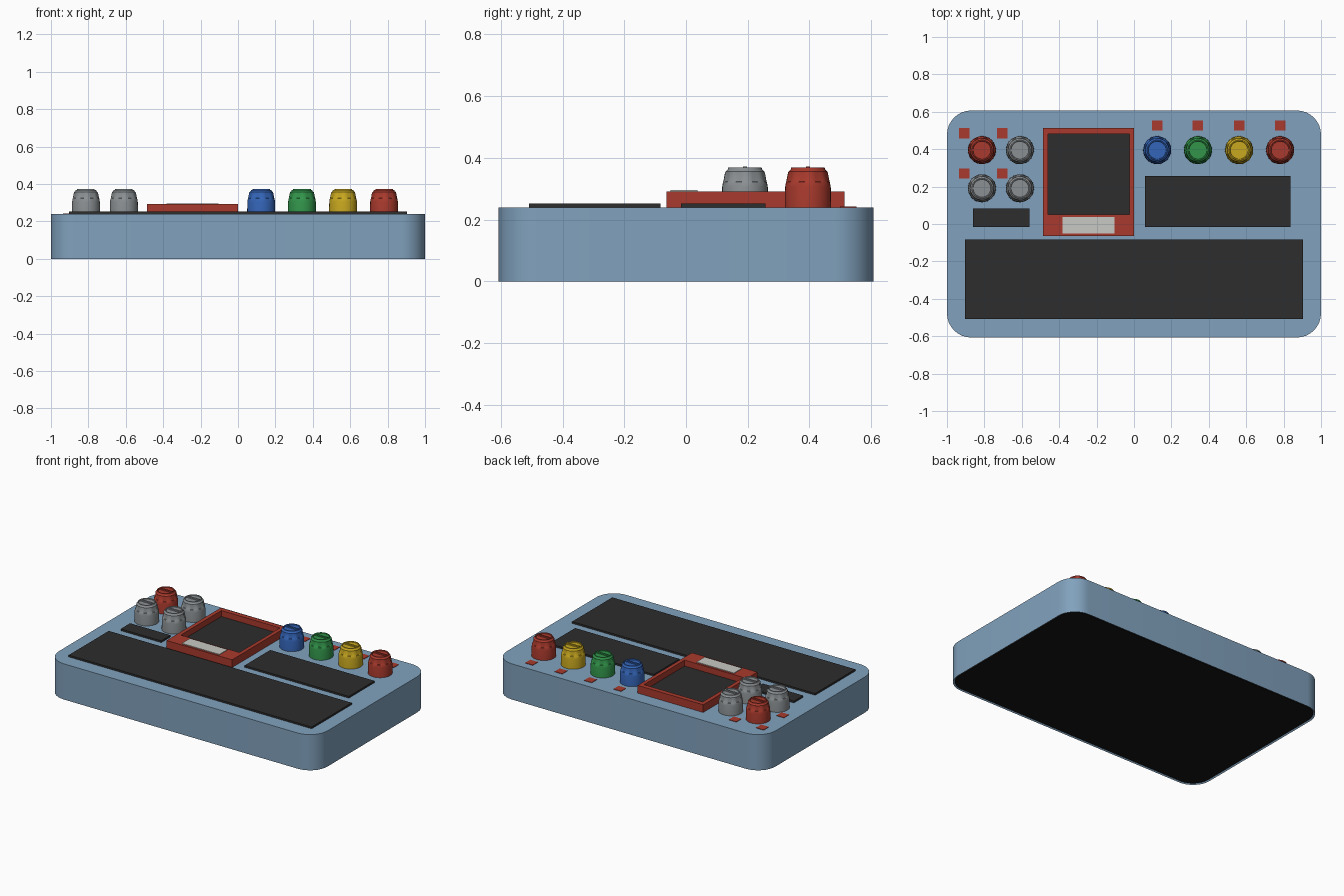
import bpy, bmesh, math

old = bpy.data.objects.get("Cube")
if old:
    bpy.data.objects.remove(old, do_unlink=True)


def material(name, r, g, b):
    m = bpy.data.materials.new(name)
    m.use_nodes = True
    m.diffuse_color = (r, g, b, 1)
    bsdf = m.node_tree.nodes["Principled BSDF"]
    bsdf.inputs["Base Color"].default_value = (r, g, b, 1)
    bsdf.inputs["Roughness"].default_value = 0.6
    return m


SKY = material("pale blue", 0.22, 0.36, 0.51)
DARK = material("charcoal", 0.026, 0.026, 0.026)
BLACK = material("black", 0.007, 0.007, 0.007)
RED = material("red", 0.40, 0.042, 0.026)
GREY = material("grey", 0.26, 0.28, 0.29)
BLUE = material("blue", 0.034, 0.13, 0.48)
GREEN = material("green", 0.032, 0.30, 0.07)
YELLOW = material("yellow", 0.58, 0.39, 0.014)
WHITE = material("off white", 0.58, 0.58, 0.55)

TOP = 0.24  # height of the case


def finish(name, bm, mat, smooth=None):
    bmesh.ops.recalc_face_normals(bm, faces=bm.faces)
    mesh = bpy.data.meshes.new(name)
    bm.to_mesh(mesh)
    bm.free()
    mesh.materials.append(mat)
    ob = bpy.data.objects.new(name, mesh)
    bpy.context.collection.objects.link(ob)
    if smooth:
        bpy.ops.object.select_all(action="DESELECT")
        ob.select_set(True)
        bpy.context.view_layer.objects.active = ob
        bpy.ops.object.shade_smooth_by_angle(angle=math.radians(smooth))
    return ob


def box(name, x0, x1, y0, y1, z0, z1, mat):
    bm = bmesh.new()
    bmesh.ops.create_cube(bm, size=1)
    for v in bm.verts:
        v.co = (x1 if v.co.x > 0 else x0, y1 if v.co.y > 0 else y0, z1 if v.co.z > 0 else z0)
    return finish(name, bm, mat)


def rounded_outline(hx, hy, r, steps=8):
    pts = []
    for i, (sx, sy) in enumerate([(1, 1), (-1, 1), (-1, -1), (1, -1)]):
        for k in range(steps + 1):
            a = math.pi / 2 * (i + k / steps)
            pts.append((sx * (hx - r) + r * math.cos(a), sy * (hy - r) + r * math.sin(a)))
    return pts


def rounded_slab(name, hx, hy, r, z0, z1, mat, lip=0, recess=0):
    bm = bmesh.new()
    base = bm.faces.new([bm.verts.new((x, y, z0)) for x, y in rounded_outline(hx, hy, r)])
    up = bmesh.ops.extrude_face_region(bm, geom=[base], use_keep_orig=True)
    for v in [g for g in up["geom"] if isinstance(g, bmesh.types.BMVert)]:
        v.co.z = z1
    if lip:
        # shallow recess in the underside
        bmesh.ops.recalc_face_normals(bm, faces=bm.faces)
        bmesh.ops.inset_region(bm, faces=[base], thickness=lip)
        for v in base.verts:
            v.co.z += recess
    return finish(name, bm, mat, 30)


# Case and its base plate
rounded_slab("case", 1, 0.607, 0.13, 0, TOP, SKY, lip=0.012, recess=0.012)
rounded_slab("base_plate", 0.988, 0.595, 0.118, 0.004, 0.013, BLACK)

# Raised dark panels
box("front_panel", -0.904, 0.904, -0.508, -0.082, TOP, 0.252, DARK)
box("left_panel", 0.06, 0.836, -0.016, 0.257, TOP, 0.252, DARK)
box("right_small_panel", -0.861, -0.56, -0.016, 0.083, TOP, 0.252, DARK)

# Display: open frame, sunken screen and label plate
X0, X1, Y0, Y1 = -0.487, 0.0, -0.063, 0.513
IX0, IX1, IY0, IY1 = -0.461, -0.025, 0.05, 0.482
bm = bmesh.new()
outer = [(X0, Y0), (X1, Y0), (X1, Y1), (X0, Y1)]
inner = [(IX0, IY0), (IX1, IY0), (IX1, IY1), (IX0, IY1)]
rings = [[bm.verts.new((x, y, z)) for x, y in loop]
         for loop, z in [(outer, TOP), (outer, 0.292), (inner, 0.292), (inner, TOP)]]
for a, b in zip(rings, rings[1:] + rings[:1]):
    for i in range(4):
        j = (i + 1) % 4
        bm.faces.new((a[i], a[j], b[j], b[i]))
finish("display_frame", bm, RED)
box("display_screen", IX0, IX1, IY0, IY1, TOP, 0.252, DARK)
box("display_label", -0.383, -0.104, -0.05, 0.037, 0.29, 0.296, WHITE)


def knob(name, x, y, mat):
    # radius, height and flute depth of each ring
    profile = [(0.075, TOP, 0), (0.074, 0.305, 0), (0.071, 0.322, 0), (0.070, 0.324, 0.003),
               (0.065, 0.350, 0.003), (0.063, 0.356, 0), (0.056, 0.362, 0), (0.054, 0.369, 0),
               (0.049, 0.369, 0), (0.047, 0.364, 0)]
    n = 32
    bm = bmesh.new()
    rows = []
    for r, z, flute in profile:
        row = []
        for i in range(n):
            a = 2 * math.pi * i / n
            rr = r - (flute if i % 4 > 1 else 0)
            row.append(bm.verts.new((x + rr * math.cos(a), y + rr * math.sin(a), z)))
        rows.append(row)
    for a, b in zip(rows, rows[1:]):
        for i in range(n):
            j = (i + 1) % n
            bm.faces.new((a[i], a[j], b[j], b[i]))
    bm.faces.new(rows[0])
    bm.faces.new(rows[-1])
    finish(name, bm, mat, 30)
    # pointer ridge across the cap
    box(name + "_pointer", x - 0.047, x + 0.047, y - 0.006, y + 0.006, 0.363, 0.372, mat)


def marker(name, x, y):
    box(name, x - 0.028, x + 0.028, y - 0.027, y + 0.027, TOP - 0.002, 0.243, RED)


# Knob cluster on the right, two by two
for row, y in (("back", 0.395), ("front", 0.191)):
    for side, x in (("outer", -0.813), ("inner", -0.61)):
        first = row == "back" and side == "outer"
        knob(f"{row}_{side}_knob", x, y, RED if first else GREY)
        marker(f"{row}_{side}_marker", x - 0.095, y + (0.09 if row == "back" else 0.078))

# Row of coloured knobs on the left
for name, x, mat in (("blue", 0.124, BLUE), ("green", 0.342, GREEN),
                     ("yellow", 0.562, YELLOW), ("red", 0.781, RED)):
    knob(f"{name}_knob", x, 0.395, mat)
    marker(f"{name}_marker", x, 0.526)
